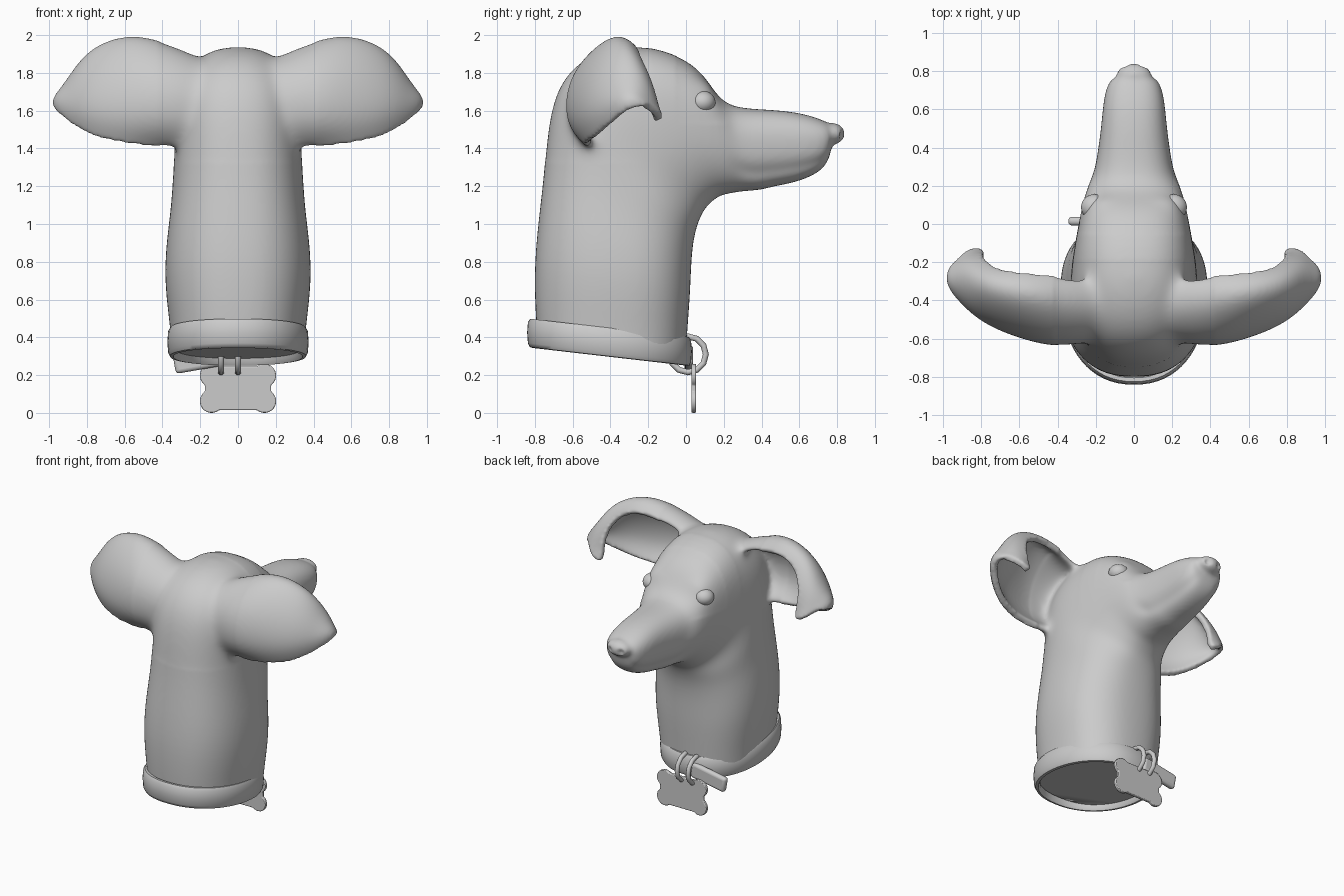
import bpy, bmesh, math
from mathutils import Vector

if "Cube" in bpy.data.objects:
    bpy.data.objects.remove(bpy.data.objects["Cube"])


def make(name, verts, faces):
    me = bpy.data.meshes.new(name)
    me.from_pydata(verts, [], faces)
    bm = bmesh.new()
    bm.from_mesh(me)
    bmesh.ops.recalc_face_normals(bm, faces=bm.faces)
    bm.to_mesh(me)
    bm.free()
    ob = bpy.data.objects.new(name, me)
    bpy.context.collection.objects.link(ob)
    return ob


def select(obs):
    bpy.ops.object.select_all(action='DESELECT')
    for o in obs:
        o.select_set(True)
    bpy.context.view_layer.objects.active = obs[0]


def mod(ob, kind, **kw):
    m = ob.modifiers.new(kind, kind)
    for k, v in kw.items():
        setattr(m, k, v)


def bake(ob):
    select([ob])
    bpy.ops.object.convert(target='MESH')


def smooth(ob, angle=40):
    select([ob])
    bpy.ops.object.shade_smooth_by_angle(angle=math.radians(angle))


def grid_faces(rows, cols, wrap_rows=False, wrap_cols=False):
    return [(i * cols + j, i * cols + (j + 1) % cols,
             (i + 1) % rows * cols + (j + 1) % cols, (i + 1) % rows * cols + j)
            for i in range(rows if wrap_rows else rows - 1)
            for j in range(cols if wrap_cols else cols - 1)]


def spow(v, e):
    return math.copysign(abs(v) ** e, v)


def ball(name, loc, scale):
    bpy.ops.mesh.primitive_uv_sphere_add(segments=32, ring_count=16, location=loc)
    ob = bpy.context.object
    ob.name = name
    ob.scale = scale
    return ob


# Neck, skull and muzzle: rings of (back/top y, z, throat/chin y, z, half width)
rings = [(-.78, .26, -.02, .14, .345), (-.79, .42, 0, .30, .35), (-.80, .55, .01, .45, .365),
         (-.805, .77, .025, .65, .39), (-.785, 1.0, .03, .82, .38), (-.755, 1.24, .045, .94, .355),
         (-.735, 1.5, .07, 1.02, .345), (-.69, 1.73, .10, 1.08, .335), (-.54, 1.90, .14, 1.12, .325),
         (-.28, 1.96, .18, 1.15, .30), (-.06, 1.905, .23, 1.16, .275), (.07, 1.825, .28, 1.17, .25),
         (.14, 1.72, .34, 1.175, .222), (.20, 1.635, .40, 1.18, .203), (.32, 1.61, .47, 1.2, .187),
         (.48, 1.605, .56, 1.215, .17), (.63, 1.585, .65, 1.245, .16), (.74, 1.545, .72, 1.285, .14),
         (.79, 1.515, .765, 1.35, .10)]
N = 32
verts = []
for i, (ty, tz, by, bz, w) in enumerate(rings):
    e = 2 / 2.4
    for k in range(N):
        a = 2 * math.pi * k / N
        t, x = spow(math.sin(a), e), w * spow(math.cos(a), e)
        x *= 1 + (-.06 if i < 7 else .1) * t
        if i > 11:  # lip line
            x *= 1 - .11 * math.exp(-((t + .6) / .13) ** 2)
        verts.append((x, (ty + by) / 2 + t * (ty - by) / 2, (tz + bz) / 2 + t * (tz - bz) / 2))
n = len(rings)
head = make("head", verts, grid_faces(n, N, wrap_cols=True)
            + [tuple(range(N)), tuple(range((n - 1) * N, n * N))])
mod(head, 'SUBSURF', levels=2)
bake(head)

# Ears: cupped sheets, each row runs front edge, crown, back, lower back, lower rim
ear_rows = [
    [(.06, -.32, 1.76), (.06, -.42, 1.82), (.06, -.56, 1.72), (.1, -.56, 1.5), (.14, -.46, 1.38)],
    [(.36, -.28, 1.89), (.36, -.40, 1.97), (.36, -.63, 1.80), (.36, -.65, 1.53), (.36, -.50, 1.42)],
    [(.58, -.27, 1.93), (.56, -.37, 2.04), (.58, -.56, 1.82), (.56, -.61, 1.56), (.55, -.53, 1.43)],
    [(.72, -.25, 1.86), (.77, -.32, 1.97), (.80, -.46, 1.79), (.77, -.53, 1.59), (.74, -.48, 1.46)],
    [(.78, -.20, 1.76), (.86, -.25, 1.83), (.90, -.36, 1.73), (.89, -.42, 1.62), (.87, -.40, 1.53)],
    [(.79, -.17, 1.66), (.88, -.19, 1.71), (.96, -.26, 1.70), (.99, -.30, 1.67), (.96, -.31, 1.61)],
    [(.78, -.16, 1.54), (.83, -.13, 1.55), (.89, -.16, 1.59), (.94, -.21, 1.63), (.95, -.25, 1.63)]]
ears = make("ears", [p for r in ear_rows for p in r], grid_faces(len(ear_rows), 5))
mod(ears, 'MIRROR', use_mirror_merge=False)
mod(ears, 'SUBSURF', levels=3)
mod(ears, 'SOLIDIFY', thickness=.045, offset=0)
bake(ears)

# Nose and brows, then everything fused into one smooth skin
parts = [head, ears, ball("nose", (0, .775, 1.478), (.093, .066, .057))]
for s in (-1, 1):
    parts.append(ball("brow", (s * .155, .065, 1.705), (.085, .08, .05)))
    parts.append(ball("lower_lid", (s * .175, .10, 1.60), (.06, .07, .03)))
select(parts)
bpy.ops.object.join()
bpy.ops.object.transform_apply(location=True, rotation=True, scale=True)
mod(head, 'REMESH', mode='VOXEL', voxel_size=.013)
mod(head, 'SMOOTH', factor=.5, iterations=8)
bake(head)
bm = bmesh.new()
bm.from_mesh(head.data)
# Soft blend where the ears grow out of the skull, and around the brows
blend = [v for v in bm.verts if (abs(v.co.x) < .42 and v.co.y < -.2 and 1.33 < v.co.z)
         or (-.05 < v.co.y < .25 and v.co.z > 1.53)]
for _ in range(40):
    bmesh.ops.smooth_vert(bm, verts=blend, factor=.5, use_axis_x=True, use_axis_y=True, use_axis_z=True)
# Neck bottom, capped just inside the collar
cut = bmesh.ops.bisect_plane(bm, geom=bm.verts[:] + bm.edges[:] + bm.faces[:],
                             plane_co=(0, -.4, .335), plane_no=(0, .12, 1), clear_inner=True)
bmesh.ops.holes_fill(bm, edges=[g for g in cut["geom_cut"] if isinstance(g, bmesh.types.BMEdge)])
# Nostrils
for v in bm.verts:
    for s in (-1, 1):
        d = (v.co - Vector((s * .045, .83, 1.47))).length
        if d < .03:
            v.co.y -= .02 * (1 - d / .03)
bmesh.ops.recalc_face_normals(bm, faces=bm.faces)
bm.to_mesh(head.data)
bm.free()
smooth(head, 70)

# Eyes
for s, side in ((-1, "left"), (1, "right")):
    smooth(ball("eye_" + side, (s * .207, .088, 1.645), (.07, .068, .06)))

# Collar: tilted rounded band
section = [(.02, -.055), (.024, 0), (.02, .055), (.008, .075), (-.012, .075),
           (-.02, .055), (-.02, -.055), (-.008, -.078), (.01, -.075)]
M = 64
verts = []
for k in range(M):
    a = 2 * math.pi * k / M
    for r, h in section:
        x = (.35 + r) * spow(math.cos(a), .9)
        y = -.405 + (.412 + r) * spow(math.sin(a), .95)
        verts.append((x, y, .325 + .1 * (.03 - y) / .87 + h))
smooth(make("collar", verts, grid_faces(M, len(section), True, True)), 50)

# Loose strap end of the collar
bpy.ops.mesh.primitive_cube_add(size=1, location=(-.20, .015, .285), rotation=(0, math.radians(-10), 0))
strap = bpy.context.object
strap.name = "strap_end"
strap.scale = (.28, .045, .11)
bpy.ops.object.transform_apply(location=False, rotation=False, scale=True)
mod(strap, 'BEVEL', width=.02, segments=4)
smooth(strap)

# Two hanging rings
for x in (-.09, 0):
    bpy.ops.mesh.primitive_torus_add(major_radius=.095, minor_radius=.016, major_segments=12,
                                     minor_segments=10, location=(x, .01, .31),
                                     rotation=(0, math.pi / 2, 0))
    bpy.context.object.name = "tag_ring"
    smooth(bpy.context.object, 50)

# Bone-shaped tag
outline = []
for sx, sz, flip in ((1, 1, False), (-1, 1, True), (-1, -1, False), (1, -1, True)):
    arc = [math.radians(-55 + 185 * i / 12) for i in range(13)]
    for a in (reversed(arc) if flip else arc):
        outline.append((sx * (.14 + .062 * math.cos(a)), sz * (.068 + .062 * math.sin(a)) + .13))
c = len(outline)
tag = make("bone_tag", [(x, y, z) for y in (.029, .053) for x, z in outline],
           grid_faces(2, c, wrap_cols=True) + [tuple(range(c)), tuple(range(c, 2 * c))])
mod(tag, 'BEVEL', width=.005, segments=2)
smooth(tag)
